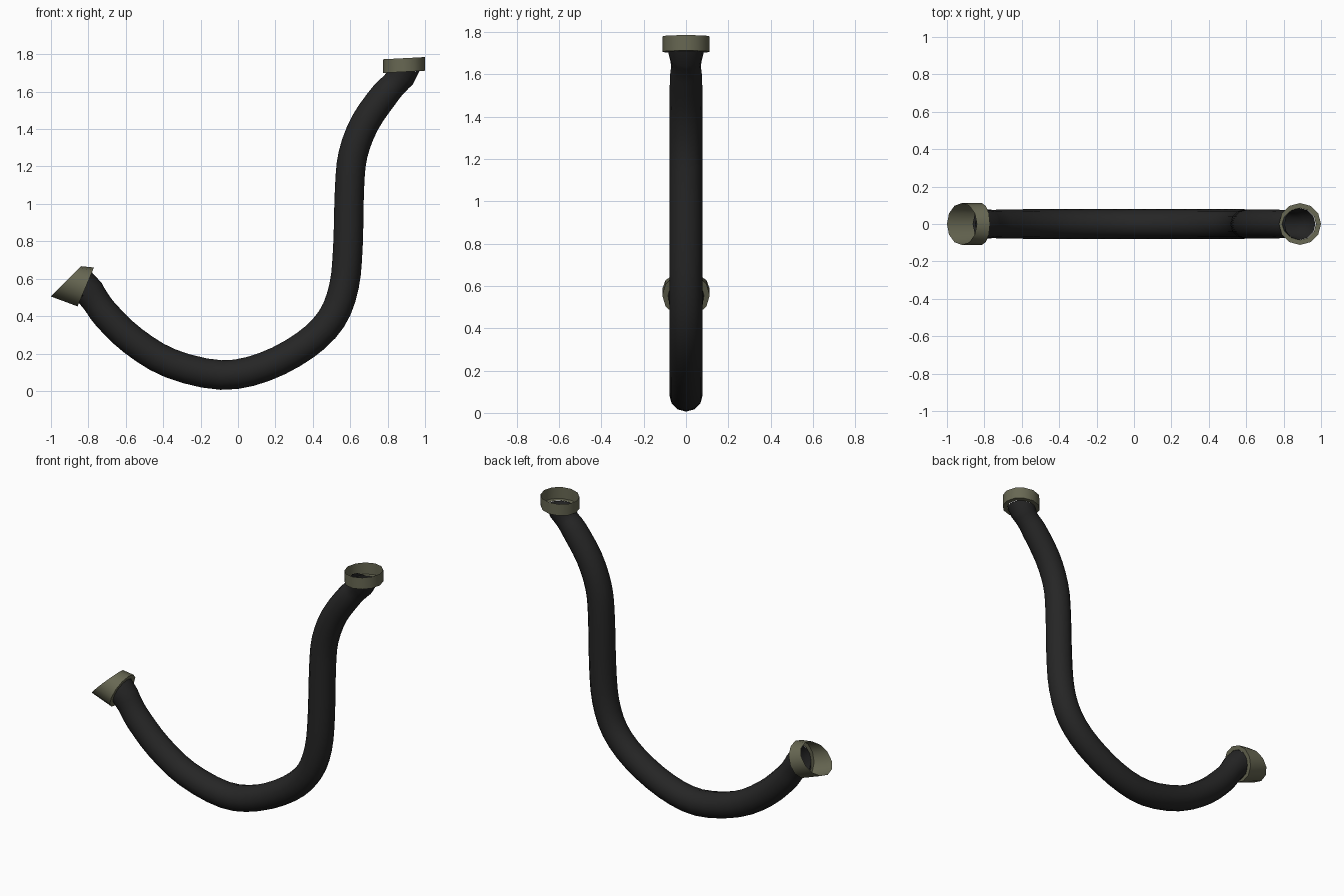
import bpy, bmesh, math
from mathutils import Vector

if "Cube" in bpy.data.objects:
    bpy.data.objects.remove(bpy.data.objects["Cube"])

SIDES = 12


def material(name, rgb):
    m = bpy.data.materials.new(name)
    m.diffuse_color = (*rgb, 1)
    m.use_nodes = True
    m.node_tree.nodes["Principled BSDF"].inputs["Base Color"].default_value = m.diffuse_color
    return m


rubber = material("black rubber", (0.019, 0.019, 0.019))
olive = material("olive metal", (0.137, 0.137, 0.086))


def loft(name, rings, mat, angle):
    """Skin rings given as (centre xz, half-vector xz, y radius)."""
    bm = bmesh.new()
    prev = None
    for c, h, ry in rings:
        cur = []
        for i in range(SIDES):
            a = 2 * math.pi * i / SIDES
            p = c + h * math.cos(a)
            cur.append(bm.verts.new((p.x, ry * math.sin(a), p.y)))
        if prev:
            for i in range(SIDES):
                j = (i + 1) % SIDES
                bm.faces.new((prev[i], prev[j], cur[j], cur[i]))
        prev = cur
    bmesh.ops.recalc_face_normals(bm, faces=bm.faces)
    me = bpy.data.meshes.new(name)
    bm.to_mesh(me)
    bm.free()
    me.materials.append(mat)
    ob = bpy.data.objects.new(name, me)
    bpy.context.collection.objects.link(ob)
    bpy.ops.object.select_all(action='DESELECT')
    ob.select_set(True)
    bpy.context.view_layer.objects.active = ob
    bpy.ops.object.shade_smooth_by_angle(angle=math.radians(angle))
    return ob


# hose centre line: x, z, radius
path = [(-0.814, 0.556, 0.085), (-0.76, 0.48, 0.076), (-0.70, 0.40, 0.078),
        (-0.56, 0.267, 0.079), (-0.36, 0.147, 0.079), (-0.09, 0.085, 0.079),
        (0.14, 0.128, 0.079), (0.36, 0.245, 0.079), (0.50, 0.385, 0.079),
        (0.567, 0.56, 0.079), (0.588, 0.78, 0.079), (0.596, 1.08, 0.078),
        (0.615, 1.265, 0.078), (0.68, 1.435, 0.078), (0.785, 1.585, 0.076),
        (0.84, 1.645, 0.071), (0.885, 1.706, 0.085)]
pts = [Vector(p) for p in path]
pts = [2 * pts[0] - pts[1]] + pts + [2 * pts[-1] - pts[-2]]

# smooth the path (Catmull-Rom)
STEPS = 3
fine = []
for k in range(1, len(pts) - 2):
    p0, p1, p2, p3 = pts[k - 1:k + 3]
    for s in range(STEPS):
        t = s / STEPS
        fine.append(0.5 * (2 * p1 + (p2 - p0) * t
                           + (2 * p0 - 5 * p1 + 4 * p2 - p3) * t * t
                           + (3 * p1 - p0 - 3 * p2 + p3) * t ** 3))
fine.append(pts[-2])

# hose rings, with the ends turned to lie flat on the collars
rings = []
for k, p in enumerate(fine):
    if k == 0:
        h = Vector((0.033, 0.078))
    elif k == len(fine) - 1:
        h = Vector((-0.085, -0.004))
    else:
        d = (fine[k + 1] - fine[k - 1]).xy.normalized()
        h = Vector((-d.y, d.x)) * p.z
    rings.append((p.xy, h, p.z))
loft("hose", rings, rubber, 60)


def collar(name, base, base_half, rim, rim_half):
    """Open thin-walled cup: inner flange edge, flange, rim."""
    b, bh, r, rh = map(Vector, (base, base_half, rim, rim_half))
    loft(name, [(b, bh * 0.76, 0.085), (b, bh, 0.112), (r, rh, 0.112)], olive, 35)


# angled collar at the low end, level collar at the high end
collar("lower_collar", (-0.814, 0.556), (0.044, 0.104), (-0.92, 0.586), (0.08, 0.081))
collar("upper_collar", (0.8875, 1.706), (0.1125, 0.006), (0.8875, 1.779), (0.1125, 0.006))
